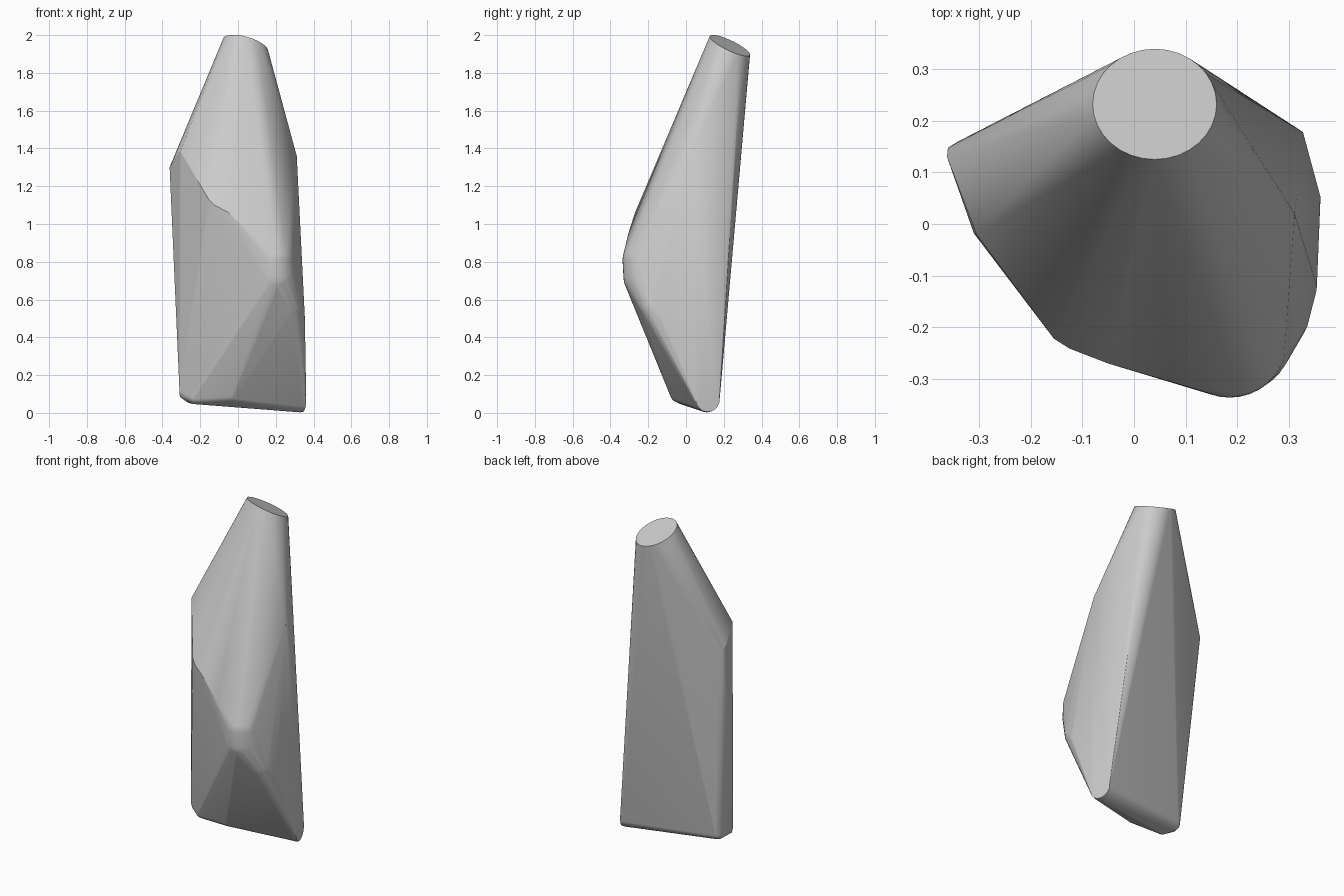
import bpy, bmesh, math
from mathutils import Vector

cube = bpy.data.objects.get("Cube")
if cube:
    bpy.data.objects.remove(cube, do_unlink=True)

mat = bpy.data.materials.new("plain grey")
mat.use_nodes = True
grey = (0.6, 0.6, 0.6, 1)
mat.diffuse_color = grey
mat.node_tree.nodes["Principled BSDF"].inputs["Base Color"].default_value = grey

bm = bmesh.new()


def ball(centre, radius, rings=18):
    """Rounded knob that the skin is stretched over."""
    for i in range(rings + 1):
        a = math.pi * i / rings
        for j in range(2 * rings if 0 < i < rings else 1):
            b = math.pi * j / rings
            d = Vector((math.sin(a) * math.cos(b), math.sin(a) * math.sin(b), math.cos(a)))
            bm.verts.new(Vector(centre) + d * radius)


def ring(centre, u, v, count=32):
    """Flat elliptical end spanned by two half axes."""
    for i in range(count):
        a = math.tau * i / count
        bm.verts.new(Vector(centre) + Vector(u) * math.cos(a) + Vector(v) * math.sin(a))


# Slanted round top end
ring((0.04, 0.232, 1.945), (0.12, 0, -0.03), (0, 0.107, -0.048))

# Round flat end of the bottom edge
ring((0.344, 0.115, 0.07), (-0.017, 0.063, 0), (0, 0, 0.064))
ring((0.328, 0.11, 0.07), (-0.017, 0.063, 0), (0, 0, 0.067))

# Rounded bottom edge, widening to the left
ball((-0.245, 0.04, 0.095), 0.045)
ball((-0.225, -0.02, 0.088), 0.042)
ball((-0.035, -0.033, 0.105), 0.052)

# Front bulge, running down to the side
ball((0.185, -0.222, 0.81), 0.114)
ball((0.19, -0.211, 0.72), 0.12)
ball((0.265, -0.172, 0.57), 0.075)
ball((0.304, -0.12, 0.5), 0.05)

# Side corners and front ridge
for corner in [(-0.305, -0.02, 1.385), (-0.362, 0.13, 1.3), (-0.36, 0.148, 1.29),
               (-0.34, 0.16, 1.28), (0.311, 0.02, 1.36),
               (-0.31, -0.018, 0.12), (-0.308, -0.01, 0.085),
               (-0.155, -0.222, 1.13), (-0.125, -0.241, 1.1), (-0.05, -0.27, 1.06),
               (0.07, -0.305, 0.95)]:
    bm.verts.new(corner)

# Stretch the skin and drop everything inside it
bmesh.ops.convex_hull(bm, input=bm.verts[:])
bmesh.ops.delete(bm, geom=[v for v in bm.verts if not v.link_faces], context="VERTS")
bmesh.ops.dissolve_limit(bm, angle_limit=math.radians(0.5), verts=bm.verts[:], edges=bm.edges[:])
bmesh.ops.recalc_face_normals(bm, faces=bm.faces[:])

mesh = bpy.data.meshes.new("tapered_body")
bm.to_mesh(mesh)
bm.free()
mesh.materials.append(mat)
body = bpy.data.objects.new("tapered_body", mesh)
bpy.context.collection.objects.link(body)

bpy.context.view_layer.objects.active = body
body.select_set(True)
bpy.ops.object.shade_smooth_by_angle(angle=math.radians(15))
